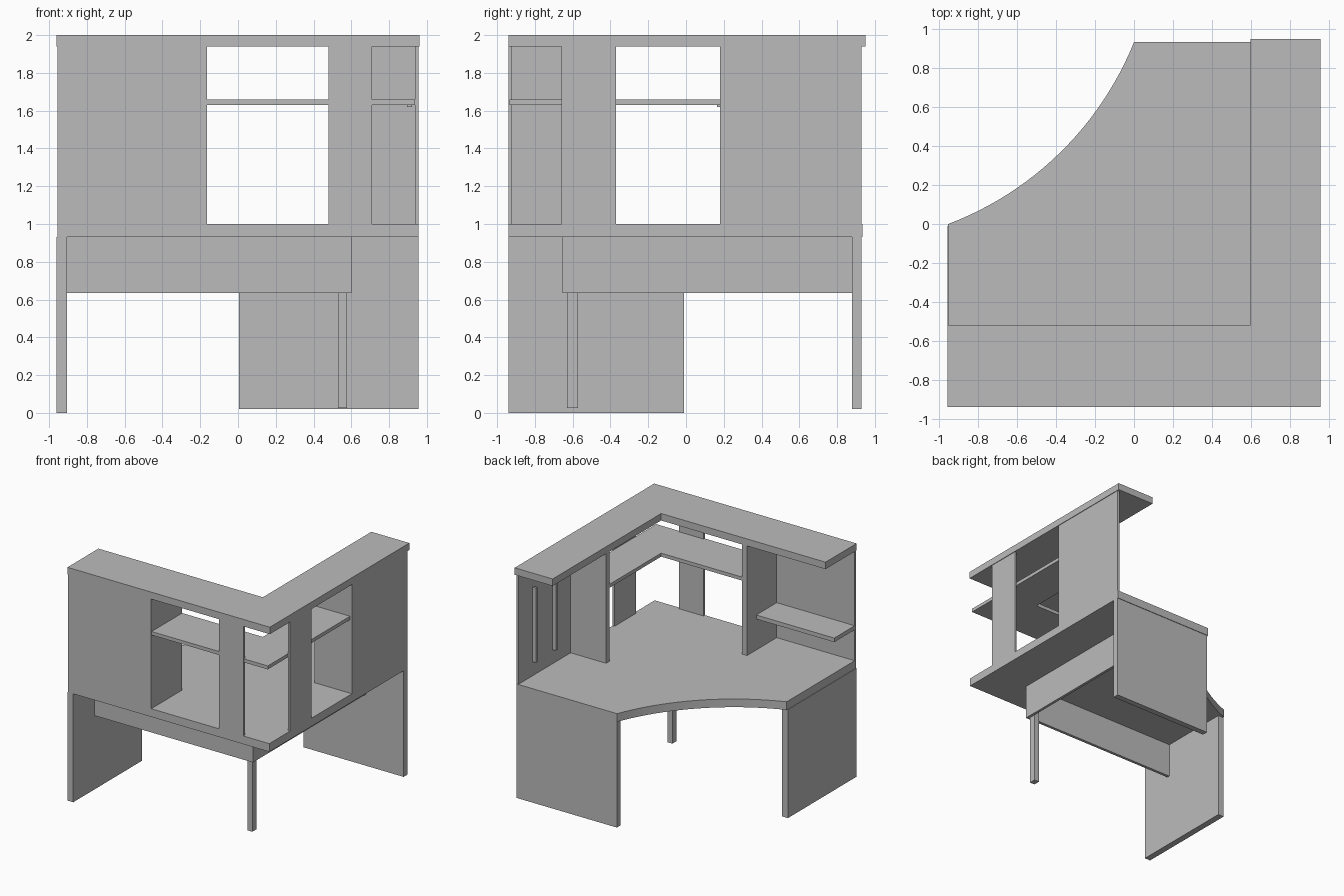
import bpy
import bmesh
from math import sqrt, atan2, cos, sin, tau
from mathutils import Vector

if "Cube" in bpy.data.objects:
    bpy.data.objects.remove(bpy.data.objects["Cube"], do_unlink=True)

grey = bpy.data.materials.new("plain_grey")
grey.use_nodes = True
colour = (0.5, 0.5, 0.5, 1)
grey.diffuse_color = colour
grey.node_tree.nodes["Principled BSDF"].inputs["Base Color"].default_value = colour


def slab(name, outline, z0, z1):
    """Extrude a flat outline from z0 up to z1."""
    bm = bmesh.new()
    face = bm.faces.new([bm.verts.new((x, y, z0)) for x, y in outline])
    top = bmesh.ops.extrude_face_region(bm, geom=[face])["geom"]
    for v in top:
        if isinstance(v, bmesh.types.BMVert):
            v.co.z = z1
    bmesh.ops.recalc_face_normals(bm, faces=bm.faces)
    mesh = bpy.data.meshes.new(name)
    bm.to_mesh(mesh)
    bm.free()
    mesh.materials.append(grey)
    obj = bpy.data.objects.new(name, mesh)
    bpy.context.collection.objects.link(obj)
    return obj


def board(name, x0, x1, y0, y1, z0, z1):
    return slab(name, [(x0, y0), (x1, y0), (x1, y1), (x0, y1)], z0, z1)


def arc(a, b, sagitta, steps):
    """Circular arc from a to b, bulging to the left of the direction a to b."""
    a, b = Vector(a), Vector(b)
    half = (b - a) / 2
    left = Vector((-half.y, half.x)).normalized()
    radius = (half.length_squared + sagitta ** 2) / (2 * sagitta)
    centre = a + half - left * (radius - sagitta)
    t0, t1 = [atan2((p - centre).y, (p - centre).x) for p in (a, b)]
    turn = (t1 - t0 + tau / 2) % tau - tau / 2
    return [(centre.x + radius * cos(t0 + turn * i / steps),
             centre.y + radius * sin(t0 + turn * i / steps)) for i in range(steps + 1)]


# Shared levels and edges
X, Y = 0.955, 0.94
DESK0, DESK1, TOP0, TOP1 = 0.93, 1.0, 1.94, 2.0
IN_X, IN_Y = 0.6, -0.52
WALL = 0.018

# Desktop with a concave sitting edge
slab("desktop", [(-X, -Y), (X, -Y), (X, 0.935)] + arc((0, 0.935), (-X, 0), 0.14, 24),
     DESK0, DESK1)

# Supports under the desktop
board("right_end_panel", -0.96, -0.905, -Y, -0.01, 0, DESK0)
board("back_end_panel", 0.005, X, 0.88, 0.93, 0.02, DESK0)
board("front_modesty_panel", -0.905, 0.6, -0.655, -0.63, 0.635, DESK0)
board("left_modesty_panel", 0.577, 0.6, -0.63, 0.88, 0.635, DESK0)
board("corner_leg", 0.53, 0.577, -0.63, -0.573, 0.025, DESK0)

# Hutch walls, with open bays between them
for i, (x0, x1) in enumerate([(-X, -0.165), (0.48, 0.71)]):
    board(f"front_wall_{i}", x0, x1, -Y, -Y + WALL, DESK1, TOP0)
for i, (y0, y1) in enumerate([(-0.66, -0.37), (0.18, 0.93)]):
    board(f"left_wall_{i}", X - WALL, X, y0, y1, DESK1, TOP0)

# Dividers
board("front_divider", -0.215, -0.165, -Y + WALL, IN_Y, DESK1, TOP0)
board("left_divider", IN_X, X - WALL, 0.18, 0.225, DESK1, TOP0)

# Shelves
slab("corner_shelf", [(-0.165, -Y + 0.005), (X - WALL, -Y + 0.005), (X - WALL, 0.18),
                      (IN_X, 0.18), (IN_X, IN_Y), (-0.165, IN_Y)], 1.63, 1.66)
board("side_shelf", -X, -0.215, -Y + WALL, -0.645, 1.265, 1.3)
board("shelf_pin", 0.895, 0.92, 0.165, 0.18, 1.62, 1.63)

# Upright rails in the open end bay
for i, y in enumerate((0.73, 0.46)):
    board(f"rail_{i}", 0.905, X - WALL, y - 0.01, y + 0.01, 1.12, 1.76)

# Hutch top
slab("hutch_top", [(-0.96, -Y), (0.96, -Y), (0.96, 0.95), (IN_X, 0.95),
                   (IN_X, IN_Y), (-0.96, IN_Y)], TOP0, TOP1)
